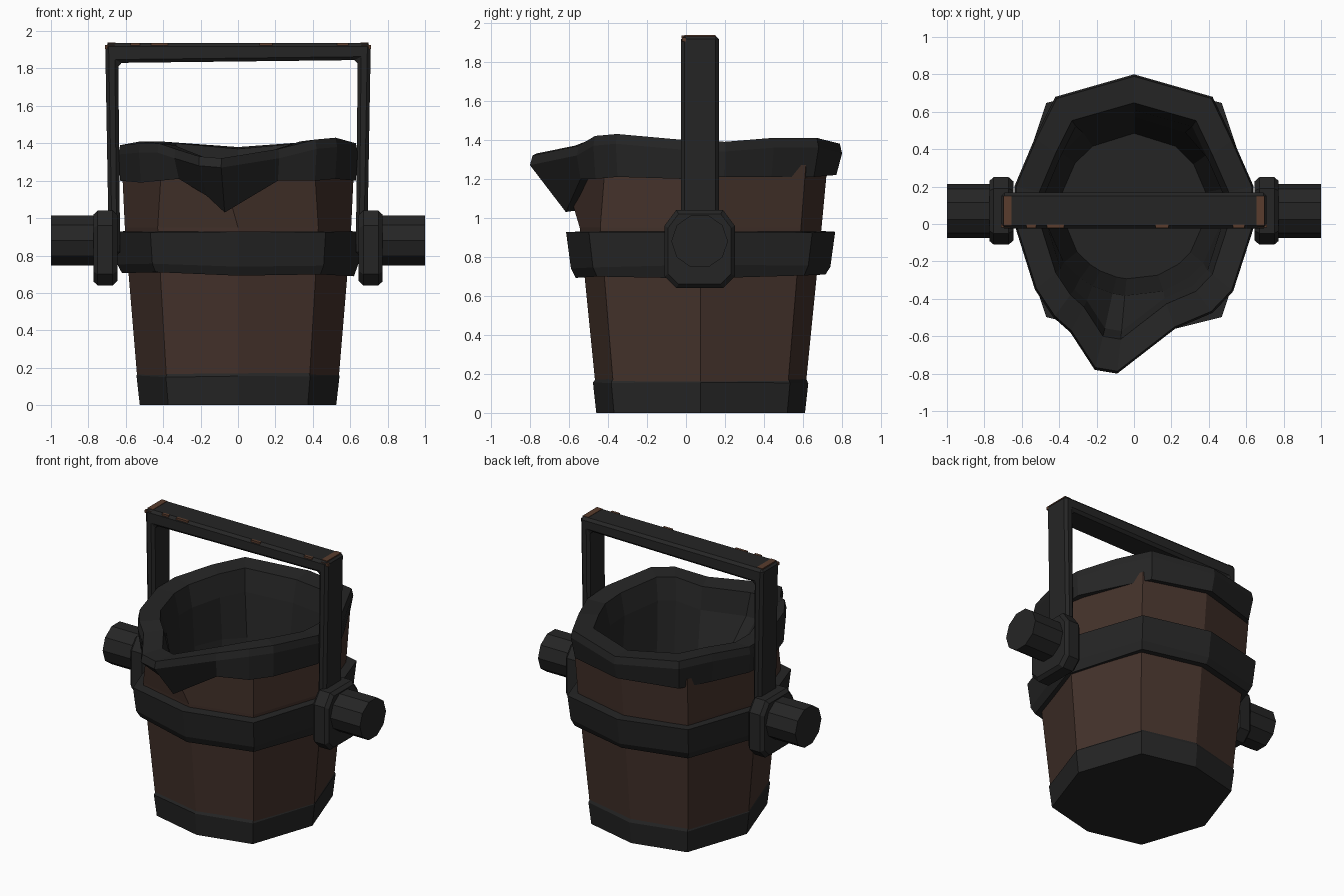
import bpy, bmesh, math, random
from mathutils import Vector

if "Cube" in bpy.data.objects:
    bpy.data.objects.remove(bpy.data.objects["Cube"])

random.seed(4)
CY = 0.075  # bucket axis is slightly behind the origin


def material(name, rgb):
    m = bpy.data.materials.new(name)
    m.diffuse_color = (*rgb, 1)
    m.use_nodes = True
    m.node_tree.nodes["Principled BSDF"].inputs["Base Color"].default_value = m.diffuse_color
    return m


METAL = material("dark iron", (0.0185, 0.0185, 0.0185))
WOOD = material("brown wood", (0.058, 0.032, 0.024))
RUST = material("rusty edge", (0.10, 0.045, 0.026))


def finish(bm, name, mat, bevel=0):
    bmesh.ops.recalc_face_normals(bm, faces=bm.faces)
    me = bpy.data.meshes.new(name)
    bm.to_mesh(me)
    bm.free()
    ob = bpy.data.objects.new(name, me)
    bpy.context.collection.objects.link(ob)
    me.materials.append(mat)
    if bevel:
        b = ob.modifiers.new("bevel", 'BEVEL')
        b.width, b.segments = bevel, 1
        b.limit_method = 'ANGLE'
    return ob


def loft(name, rings, mat, closed=False, cap_start=False, cap_end=False, bevel=0):
    bm = bmesh.new()
    vs = [[bm.verts.new(p) for p in r] for r in rings]
    n = len(vs[0])
    for a, b in zip(vs, vs[1:] + ([vs[0]] if closed else [])):
        for i in range(n):
            j = (i + 1) % n
            bm.faces.new((a[i], a[j], b[j], b[i]))
    if cap_start:
        bm.faces.new(vs[0])
    if cap_end:
        bm.faces.new(vs[-1])
    return finish(bm, name, mat, bevel)


def octagon(z, rx, ry, jitter=0):
    # squarish octagon, one corner facing front
    unit = [(0, -1), (.71, -.83), (1, 0), (.71, .83), (0, 1), (-.71, .83), (-1, 0), (-.71, -.83)]
    return [Vector((x * rx, CY + y * ry, z + random.uniform(-jitter, jitter))) for x, y in unit]


def box(name, lo, hi, mat, bevel=0):
    rings = [[(x, lo[1], lo[2]), (x, hi[1], lo[2]), (x, hi[1], hi[2]), (x, lo[1], hi[2])]
             for x in (lo[0], hi[0])]
    return loft(name, rings, mat, cap_start=True, cap_end=True, bevel=bevel)


# wooden staves, pulled forward under the spout
top = octagon(1.27, .62, .65)
top[0] = Vector((-.09, -.64, 1.27))
for i in (1, 7):
    top[i].x *= .93
    top[i].y += .05
loft("wood_staves", [octagon(.1, .535, .535), octagon(.7, .585, .595),
                     octagon(.95, .605, .62), top], WOOD)

# base hoop with closed bottom
loft("base_hoop", [octagon(0, .525, .535), octagon(.155, .543, .552, .006),
                   octagon(.178, .53, .54, .006), octagon(.178, .48, .48)],
     METAL, cap_start=True, cap_end=True)

# middle hoop
loft("middle_hoop", [octagon(.71, .56, .57), octagon(.70, .62, .64, .012),
                     octagon(.75, .645, .665, .01), octagon(.93, .66, .69, .006),
                     octagon(.93, .58, .60)], METAL, closed=True)

# rim with spout and dark lining: x, y, top z, lower edge z, lower edge scale
cols = [(0, .80, 1.38, 1.22, .96), (-.42, .68, 1.41, 1.21, .96), (-.53, .46, 1.41, 1.21, .97),
        (-.64, .20, 1.39, 1.21, .985), (-.64, 0, 1.39, 1.20, .985), (-.53, -.35, 1.40, 1.19, .98),
        (-.43, -.50, 1.40, 1.20, .97), (-.34, -.58, 1.37, 1.21, .93), (-.21, -.78, 1.33, 1.12, .80),
        (-.09, -.80, 1.32, 1.03, .79), (.22, -.56, 1.37, 1.20, .97), (.42, -.475, 1.42, 1.20, .98),
        (.53, -.36, 1.43, 1.21, .98), (.64, -.02, 1.40, 1.20, .985), (.64, .20, 1.39, 1.21, .985),
        (.53, .45, 1.41, 1.21, .97), (.42, .68, 1.41, 1.21, .96)]


def rim_ring(s, z):
    return [(c[0] * s, CY + (c[1] - CY) * s, c[2] + z) for c in cols]


def round_ring(r, z):
    out = []
    for c in cols:
        d = Vector((c[0], c[1] - CY)).normalized() * r
        out.append((d.x, d.y + CY + .02, z))
    return out


low = [(c[0] * c[4], CY + (c[1] - CY) * c[4], c[3]) for c in cols]
tuck = [(p[0] * .9, CY + (p[1] - CY) * .9, p[2] + .01) for p in low]
loft("rim_and_lining", [tuck, low, rim_ring(1, -.05), rim_ring(.985, 0), rim_ring(.79, -.01),
                        rim_ring(.74, -.16), round_ring(.48, .95), round_ring(.39, .22)],
     METAL, cap_end=True)

# arched handle
arch = [(-.69, .8), (-.71, 1.935), (.71, 1.935), (.69, .8),
        (.63, .8), (.64, 1.845), (-.64, 1.83), (-.63, .8)]
loft("handle", [[(x, y, z) for x, z in arch] for y in (-.025, .168)], METAL,
     cap_start=True, cap_end=True, bevel=.018)

# worn rusty chips on the handle's upper edges
for s in (-1, 1):
    a, b = sorted((s * .655, s * .698))
    box("corner_wear", (a, -.008, 1.93), (b, .15, 1.938), RUST)
    a, b = sorted((s * .66, s * .712))
    box("end_wear", (a, -.02, 1.905), (b, .0, 1.925), RUST)
for x, w in ((-.55, .05), (-.42, .09), (.15, .07), (.56, .06)):
    box("edge_chip", (x - w / 2, -.022, 1.922), (x + w / 2, -.004, 1.936), RUST)

# brackets and pins on both sides
for s in (-1, 1):
    def plate(x, k):
        prof = [(-.18, -.14), (-.12, -.2), (.12, -.2), (.18, -.14),
                (.18, .12), (.12, .2), (-.12, .2), (-.18, .12)]
        return [(s * x, .07 + y * k, .84 + z * k) for y, z in prof]
    loft("handle_bracket", [plate(.645, .88), plate(.67, 1), plate(.75, 1), plate(.772, .9)],
         METAL, cap_start=True, cap_end=True)
    pin = [[(s * x, .07 + .145 * math.cos(t * math.pi / 5), .88 + .14 * math.sin(t * math.pi / 5))
            for t in range(10)] for x in (.74, 1.0)]
    loft("side_pin", pin, METAL, cap_start=True, cap_end=True)
